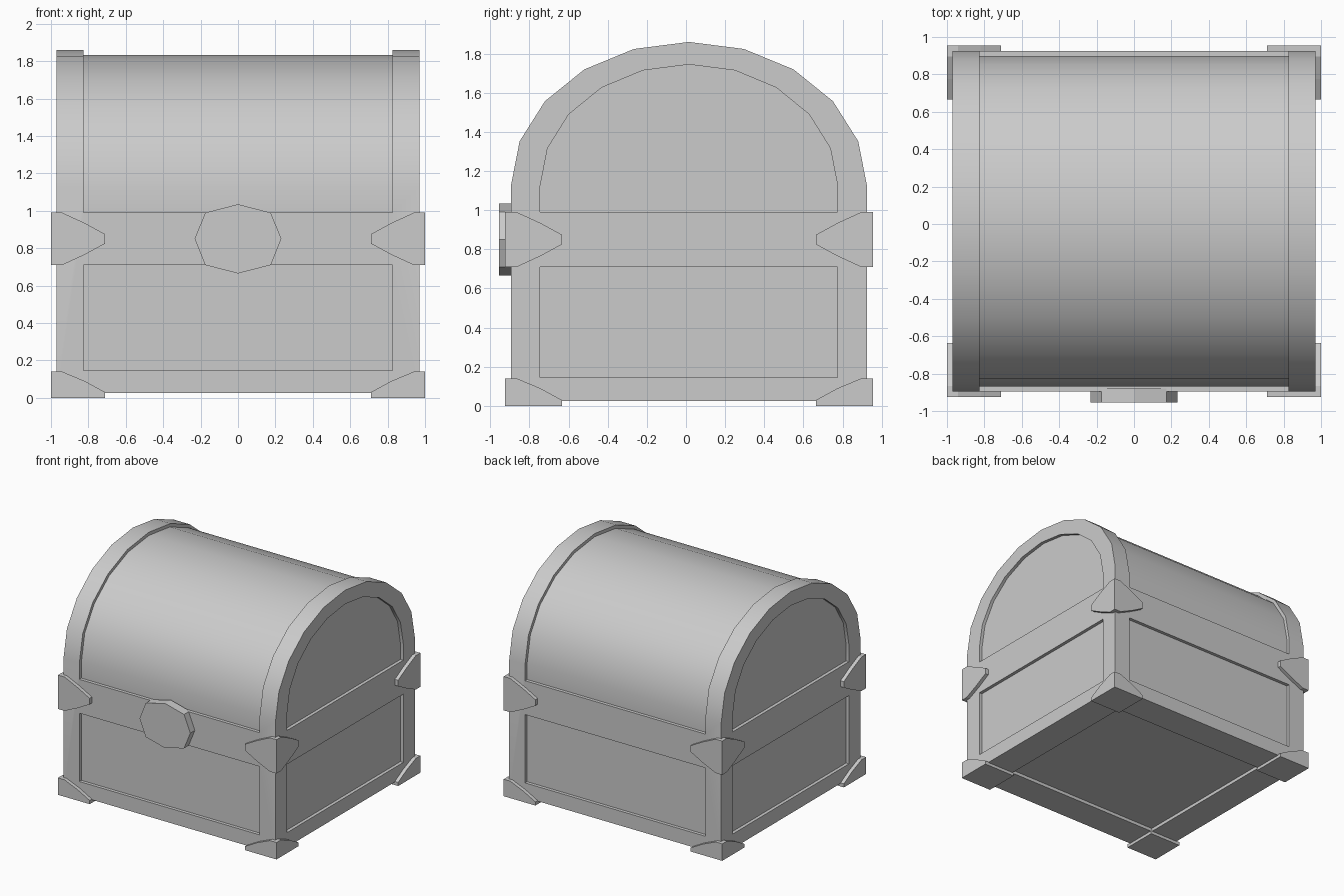
import bpy, bmesh, math

if "Cube" in bpy.data.objects:
    bpy.data.objects.remove(bpy.data.objects["Cube"])

CY = 0.015          # centre of the body in y (the lock sticks out in front)
HX, HY = 0.97, 0.91  # half width and half depth of the body
SPRING = 1.125      # height where the lid starts to curve


def finish(bm, name):
    bmesh.ops.recalc_face_normals(bm, faces=bm.faces)
    me = bpy.data.meshes.new(name)
    bm.to_mesh(me)
    bm.free()
    ob = bpy.data.objects.new(name, me)
    bpy.context.collection.objects.link(ob)
    return ob


def prism(bm, a, b):
    """Close two matching point loops into a solid."""
    va, vb = [bm.verts.new(p) for p in a], [bm.verts.new(p) for p in b]
    bm.faces.new(va)
    bm.faces.new(vb)
    n = len(va)
    for i in range(n):
        j = (i + 1) % n
        bm.faces.new((va[i], va[j], vb[j], vb[i]))


def prism_x(bm, yz, x0, x1):
    prism(bm, [(x0, y, z) for y, z in yz], [(x1, y, z) for y, z in yz])


def box(bm, x0, x1, y0, y1, z0, z1):
    prism_x(bm, [(y0, z0), (y1, z0), (y1, z1), (y0, z1)], x0, x1)


def arch(hy, hz, bottom):
    """Half ellipse of ten segments on straight legs."""
    pts = [(CY + hy * math.cos(math.pi * i / 10),
            SPRING + hz * math.sin(math.pi * i / 10)) for i in range(11)]
    return [(CY + hy, bottom)] + pts + [(CY - hy, bottom)]


# Chest body with domed lid
bm = bmesh.new()
prism_x(bm, arch(HY, 0.735, 0.025), -HX, HX)
body = finish(bm, "chest_body")

# Recesses for all the panels
D = 0.027
bm = bmesh.new()
for s in (-1, 1):
    # end panels: lower rectangle and arched upper
    box(bm, s * (HX - D), s * 1.2, CY - 0.76, CY + 0.76, 0.145, 0.71)
    prism_x(bm, arch(0.76, 0.62, 0.99), s * (HX - D), s * 1.2)
    # front and back panels
    box(bm, -0.825, 0.825, CY + s * (HY - D), CY + s * 1.2, 0.145, 0.71)
# bottom panel
box(bm, -0.72, 0.72, CY - 0.655, CY + 0.655, -0.2, 0.025 + D)
# lid panel, a shell following the dome
prism_x(bm, arch(1.1, 0.95, 0.99) + arch(HY - D, 0.735 - D, 0.99)[::-1], -0.825, 0.825)
cutter = finish(bm, "panel_cutter")
cutter.hide_render = True

mod = body.modifiers.new("panels", 'BOOLEAN')
mod.operation = 'DIFFERENCE'
mod.solver = 'EXACT'
mod.object = cutter
bpy.context.view_layer.objects.active = body
body.select_set(True)
bpy.ops.object.modifier_apply(modifier=mod.name)
bpy.data.objects.remove(cutter)
bpy.ops.object.shade_smooth_by_angle(angle=math.radians(25))
body.select_set(False)

# Corner guards: a mitred pair of plates wrapped round each vertical edge
T = 0.04
HYC = 0.94
mid = [(0, 0.99), (0.06, 0.99), (0.18, 0.935), (0.29, 0.875),
       (0.29, 0.825), (0.18, 0.765), (0.06, 0.71), (0, 0.71)]
low = [(0, 0.14), (0.06, 0.14), (0.18, 0.09), (0.29, 0.03), (0.29, 0), (0, 0)]


def corner_guard(name, outline, sx, sy, foot):
    bm = bmesh.new()

    def place(u, d, z, side):
        a, b = (d, u) if side else (u, d)
        return (sx * (1 - a), CY + sy * (HYC - b), z)

    for side in (0, 1):
        outer = [place(u, 0, z, side) for u, z in outline]
        inner = [place(max(u, T), T, z, side) for u, z in outline]
        prism(bm, outer, inner)
    if foot:
        box(bm, sx * (1 - T), sx * 0.71, CY + sy * (HYC - T), CY + sy * 0.65, 0, 0.04)
    bmesh.ops.remove_doubles(bm, verts=bm.verts, dist=1e-5)
    # drop the hidden mitre faces
    hidden = [f for f in bm.faces if len(f.verts) == 4
              and all(abs((1 - abs(v.co.x)) - (HYC - abs(v.co.y - CY))) < 1e-4 for v in f.verts)
              and max(v.co.z for v in f.verts) - min(v.co.z for v in f.verts) > 0.1]
    bmesh.ops.delete(bm, geom=hidden, context='FACES_ONLY')
    finish(bm, name)


for sx, xn in ((-1, "left"), (1, "right")):
    for sy, yn in ((-1, "front"), (1, "back")):
        corner_guard(f"middle_corner_{yn}_{xn}", mid, sx, sy, False)
        corner_guard(f"foot_corner_{yn}_{xn}", low, sx, sy, True)

# Eight-sided lock plate
bm = bmesh.new()
ring = [(0, 1.035), (0.175, 0.99), (0.232, 0.85), (0.175, 0.71),
        (0, 0.665), (-0.175, 0.71), (-0.232, 0.85), (-0.175, 0.99)]
prism(bm, [(x, -0.955, z) for x, z in ring], [(x, -0.88, z) for x, z in ring])
finish(bm, "lock_plate")
